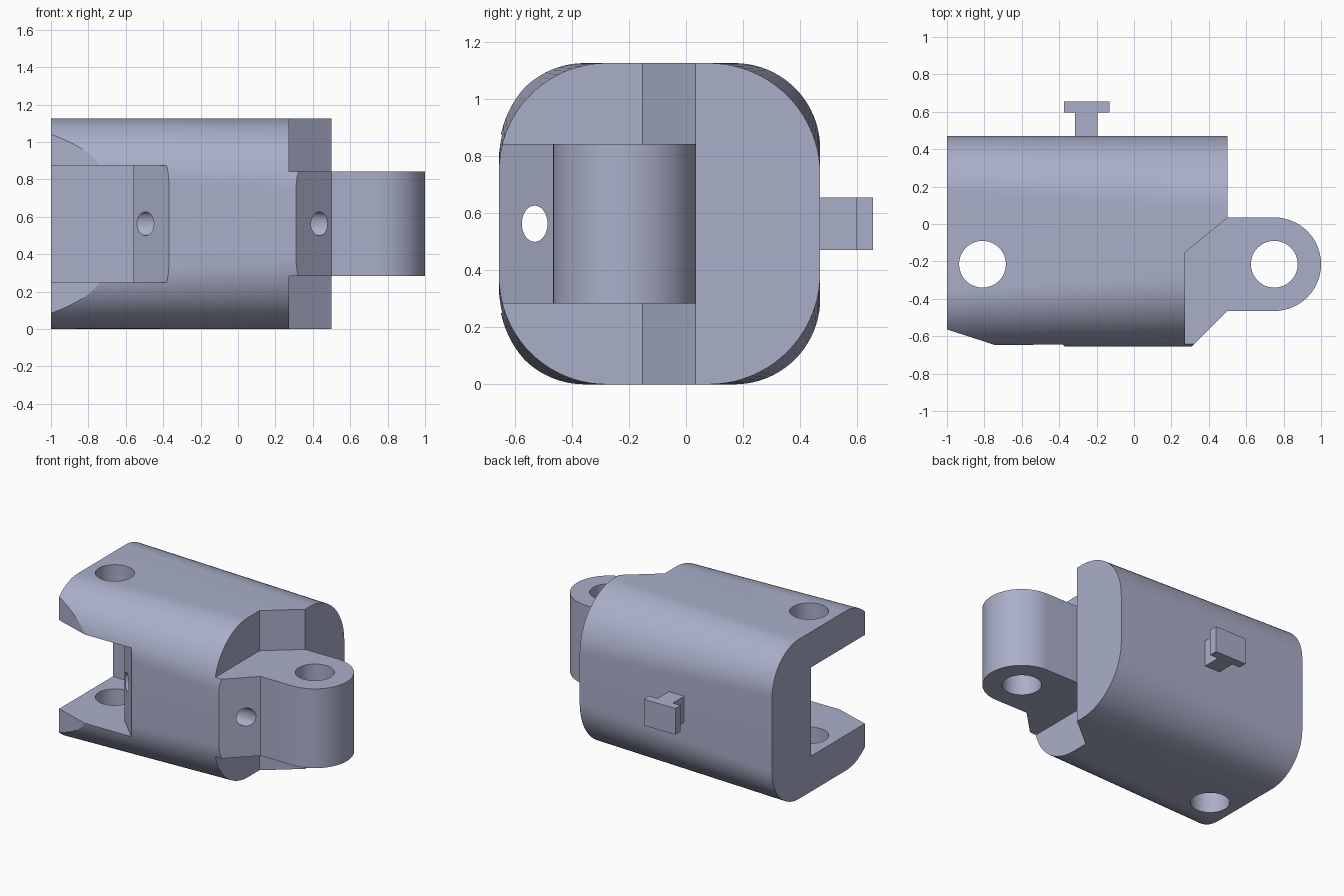
import bpy, bmesh, math

if "Cube" in bpy.data.objects:
    bpy.data.objects.remove(bpy.data.objects["Cube"])

mat = bpy.data.materials.new("blue_grey")
mat.diffuse_color = (0.402, 0.429, 0.584, 1)
mat.use_nodes = True
mat.node_tree.nodes["Principled BSDF"].inputs["Base Color"].default_value = mat.diffuse_color
MID_Z = 0.5625


def make_object(name, bm):
    bmesh.ops.recalc_face_normals(bm, faces=bm.faces)
    mesh = bpy.data.meshes.new(name)
    bm.to_mesh(mesh)
    bm.free()
    mesh.materials.append(mat)
    ob = bpy.data.objects.new(name, mesh)
    bpy.context.collection.objects.link(ob)
    return ob


def loft(name, ring_a, ring_b):
    """Closed solid between two matching rings of points."""
    bm = bmesh.new()
    a = [bm.verts.new(p) for p in ring_a]
    b = [bm.verts.new(p) for p in ring_b]
    n = len(a)
    bm.faces.new(a)
    bm.faces.new(b[::-1])
    for i in range(n):
        bm.faces.new((a[i], b[i], b[(i + 1) % n], a[(i + 1) % n]))
    return make_object(name, bm)


def prism(name, plan, z0, z1):
    return loft(name, [(x, y, z0) for x, y in plan], [(x, y, z1) for x, y in plan])


def combine(target, other, operation):
    """Apply a boolean and remove the helper."""
    mod = target.modifiers.new("cut", "BOOLEAN")
    mod.object, mod.operation, mod.solver = other, operation, "EXACT"
    bpy.context.view_layer.objects.active = target
    bpy.ops.object.modifier_apply(modifier=mod.name)
    bpy.data.objects.remove(other, do_unlink=True)


def circle(cx, cy, r, n=48):
    return [(cx + r * math.cos(2 * math.pi * i / n),
             cy + r * math.sin(2 * math.pi * i / n)) for i in range(n)]


def section(x, r, steps=20):
    """Rounded rectangle across the body."""
    pts = []
    for k, (sy, sz) in enumerate([(1, 1), (-1, 1), (-1, -1), (1, -1)]):
        cy = -0.0925 + sy * (0.5625 - r)
        cz = MID_Z + sz * (0.5625 - r)
        for i in range(steps + 1):
            t = math.pi / 2 * (k + i / steps)
            pts.append((x, cy + r * math.cos(t), cz + r * math.sin(t)))
    return pts


# main body, with corners that grow rounder towards the tongue
body = loft("link_body", section(-1, 0.30), section(0.5, 0.39))

# sloped front corners of the fork and the tongue end
combine(body, prism("fork_bevel", [(-1.22, -0.4925), (-0.34, -0.7775), (-0.34, -1), (-1.22, -1)], -1, 2), "DIFFERENCE")
combine(body, prism("tongue_bevel", [(0.6, -0.365), (0.21, -0.755), (0.6, -0.755)], -1, 2), "DIFFERENCE")

# slot between the fork plates
slot = [(-1.2, 0.035), (-0.56, 0.035), (-0.56, -0.465), (-0.27, -0.755), (-1.2, -0.755)]
combine(body, prism("fork_slot", slot, 0.25, 0.875), "DIFFERENCE")

# notches above and below the tongue
notch = [(0.273, -0.8), (0.273, -0.152), (0.5, 0.033), (0.7, 0.196), (0.7, -0.8)]
for z0, z1 in ((-0.2, 0.283), (0.842, 1.4)):
    combine(body, prism("notch", notch, z0, z1), "DIFFERENCE")

# rounded tongue eye
arc = [(0.75 + 0.25 * math.cos(t), -0.215 + 0.25 * math.sin(t))
       for t in (math.pi * (i / 32 - 0.5) for i in range(33))]
eye = [(0.45, -0.465)] + arc + [(0.45, 0.035)]
combine(body, prism("tongue_eye", eye, 0.283, 0.842), "UNION")

# pin holes through the fork and the tongue
for x in (-0.81, 0.75):
    combine(body, prism("pin_hole", circle(x, -0.215, 0.125), -0.5, 1.6), "DIFFERENCE")

# oval cord hole along the body
oval = [(0.045 * u, 0.0635 * v) for u, v in circle(0, 0, 1, 32)]
combine(body, loft("cord_hole", [(-0.9, -0.53 + u, MID_Z + v) for u, v in oval],
                   [(0.6, -0.53 + u, MID_Z + v) for u, v in oval]), "DIFFERENCE")

# T-shaped knob on the back
knob_plan = [(-0.315, 0.45), (-0.195, 0.45), (-0.195, 0.597), (-0.13, 0.597),
             (-0.13, 0.655), (-0.375, 0.655), (-0.375, 0.597), (-0.315, 0.597)]
prism("back_knob", knob_plan, 0.47, 0.655)

# smooth the curved walls and keep the edges crisp
bpy.ops.object.select_all(action="DESELECT")
body.select_set(True)
bpy.context.view_layer.objects.active = body
bpy.ops.object.shade_smooth_by_angle(angle=math.radians(20))
